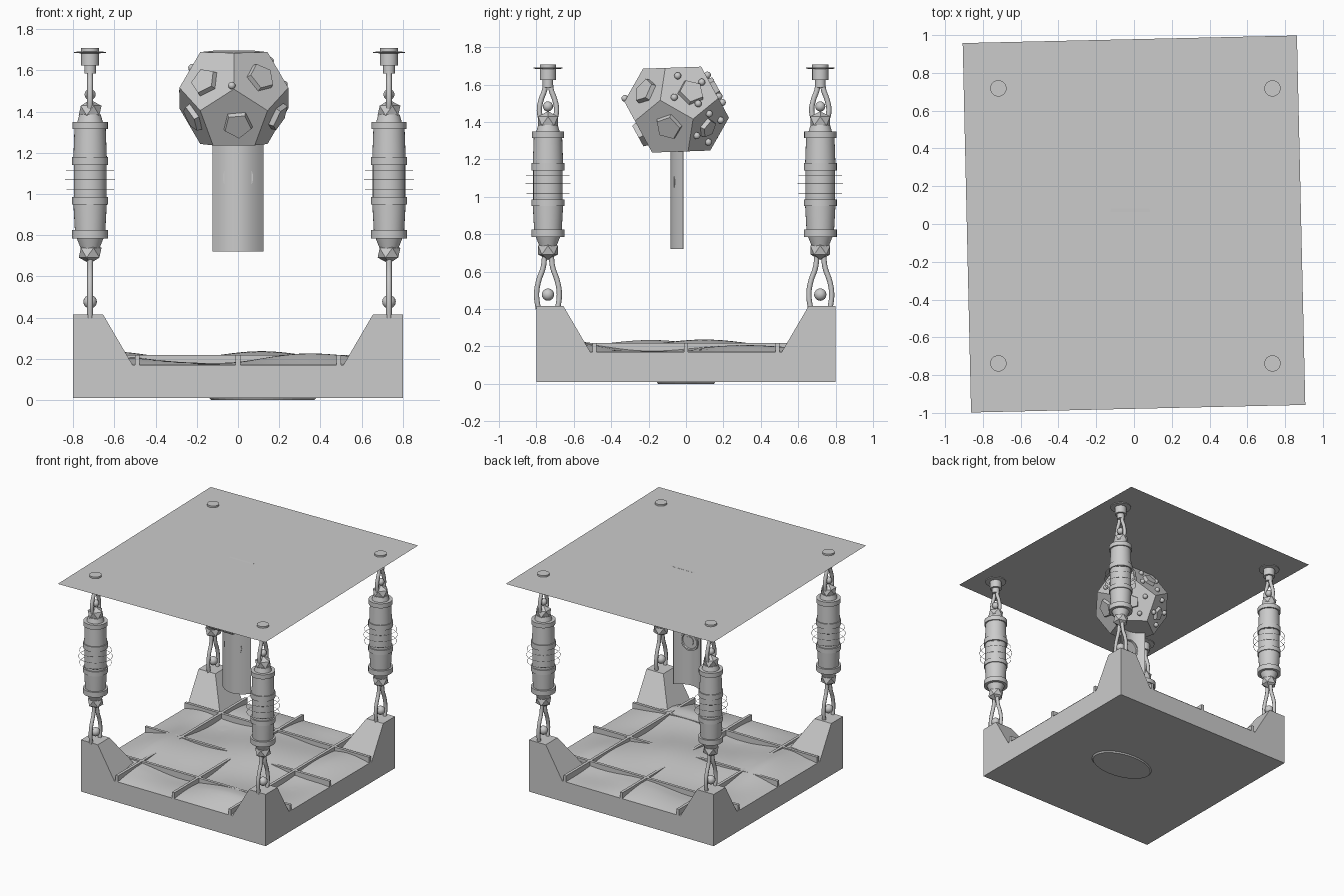
import bpy, bmesh, math, random
from mathutils import Vector, Matrix

if "Cube" in bpy.data.objects:
    bpy.data.objects.remove(bpy.data.objects["Cube"])

random.seed(4)


def finish(bm, name, smooth=None):
    bmesh.ops.recalc_face_normals(bm, faces=bm.faces)
    me = bpy.data.meshes.new(name)
    bm.to_mesh(me)
    bm.free()
    ob = bpy.data.objects.new(name, me)
    bpy.context.collection.objects.link(ob)
    if smooth:
        bpy.ops.object.select_all(action='DESELECT')
        ob.select_set(True)
        bpy.context.view_layer.objects.active = ob
        bpy.ops.object.shade_smooth_by_angle(angle=math.radians(smooth))
    return ob


def lathe(name, profile, loc, n=32):
    bm = bmesh.new()
    vs = [bm.verts.new((r, 0, z)) for r, z in profile]
    es = [bm.edges.new(p) for p in zip(vs, vs[1:])]
    bmesh.ops.spin(bm, geom=vs + es, axis=(0, 0, 1), cent=(0, 0, 0), angle=math.tau, steps=n)
    bmesh.ops.remove_doubles(bm, verts=bm.verts, dist=1e-5)
    bmesh.ops.translate(bm, verts=bm.verts, vec=loc)
    return finish(bm, name, 35)


def ball(name, loc, r, segs=16):
    bm = bmesh.new()
    bmesh.ops.create_uvsphere(bm, u_segments=segs, v_segments=segs // 2, radius=r,
                              matrix=Matrix.Translation(loc))
    return finish(bm, name, 60)


def box(name, lo, hi):
    bm = bmesh.new()
    lo, hi = Vector(lo), Vector(hi)
    bmesh.ops.create_cube(bm, size=1, matrix=Matrix.Translation((lo + hi) / 2)
                          @ Matrix.Diagonal((*(hi - lo), 1)))
    return finish(bm, name)


def strand(name, pts, radius):
    cu = bpy.data.curves.new(name, 'CURVE')
    cu.dimensions = '3D'
    cu.bevel_depth, cu.bevel_resolution, cu.use_fill_caps = radius, 2, True
    sp = cu.splines.new('BEZIER')
    sp.resolution_u = 6
    sp.bezier_points.add(len(pts) - 1)
    for bp, p in zip(sp.bezier_points, pts):
        bp.co = p
        bp.handle_left_type = bp.handle_right_type = 'AUTO'
    bpy.context.collection.objects.link(bpy.data.objects.new(name, cu))


# square base with a faint raised pad beneath
box("base_block", (-0.8, -0.8, 0.01), (0.8, 0.8, 0.17))
bm = bmesh.new()
bmesh.ops.create_cone(bm, cap_ends=True, segments=32, radius1=0.25, radius2=0.26, depth=0.01,
                      matrix=Matrix.Translation((0.12, 0, 0.005)) @ Matrix.Diagonal((1, 0.6, 1, 1)))
finish(bm, "under_pad")

# sloped corner blocks
for sx in (-1, 1):
    for sy in (-1, 1):
        bm = bmesh.new()
        for inner, z in ((0.50, 0.15), (0.655, 0.415)):
            for x in (inner, 0.8):
                for y in (inner, 0.8):
                    bm.verts.new((sx * x, sy * y, z))
        bmesh.ops.convex_hull(bm, input=bm.verts)
        finish(bm, "corner_block")


# rolling floor surface, flattening to the rim
def floor_height(x, y):
    edge = min(1, (0.8 - max(abs(x), abs(y))) / 0.22)
    wave = 0.5 * math.sin(7.5 * x + 2.2 * y + 0.5) + 0.5 * math.sin(6.8 * y - 2.6 * x + 1.2)
    return 0.172 + edge * (0.031 + 0.034 * wave)


bm = bmesh.new()
bmesh.ops.create_grid(bm, x_segments=48, y_segments=48, size=0.8)
for v in bm.verts:
    v.co.z = floor_height(v.co.x, v.co.y)
finish(bm, "rolling_floor", 60)

# ribs half buried in the floor
for c in (-0.49, 0, 0.49):
    box("floor_rib_y", (c - 0.011, -0.8, 0.14), (c + 0.011, 0.8, 0.218))
    box("floor_rib_x", (-0.8, c - 0.011, 0.14), (0.8, c + 0.011, 0.218))

# thin roof sheet, slightly turned
bm = bmesh.new()
bmesh.ops.create_grid(bm, x_segments=1, y_segments=1, size=1,
                      matrix=Matrix.Translation((0, 0, 1.695)) @ Matrix.Rotation(math.radians(1.3), 4, 'Z')
                      @ Matrix.Diagonal((0.885, 0.978, 1, 1)))
finish(bm, "roof_sheet")

# four pillars
body = [(0, 0.735), (0.045, 0.735), (0.065, 0.785), (0.088, 0.785), (0.088, 0.825), (0.074, 0.825),
        (0.081, 0.95), (0.088, 0.95), (0.088, 0.985), (0.079, 0.985), (0.079, 1.14), (0.088, 1.14),
        (0.088, 1.18), (0.081, 1.18), (0.076, 1.315), (0.086, 1.315), (0.086, 1.35), (0.062, 1.35),
        (0.052, 1.385), (0, 1.385)]
mount = [(0, 1.585), (0.028, 1.585), (0.028, 1.625), (0.043, 1.625), (0.043, 1.683), (0.077, 1.685),
         (0.077, 1.69), (0.043, 1.692), (0.043, 1.708), (0, 1.708)]
low_loop = [(0.052, 0.40), (0.061, 0.48), (0.05, 0.55), (0.026, 0.62), (0.018, 0.68)]
top_loop = [(0.030, 1.39), (0.046, 1.46), (0.036, 1.52), (0.018, 1.57), (0.014, 1.60)]
for px in (-0.718, 0.733):
    for py in (-0.738, 0.718):
        at = Vector((px, py, 0))
        lathe("pillar_body", body, at)
        lathe("roof_mount", mount, at)
        for z in (0.715, 1.405):
            bm = bmesh.new()
            bmesh.ops.create_icosphere(bm, subdivisions=1, radius=0.062,
                                       matrix=Matrix.Translation(at + Vector((0, 0, z)))
                                       @ Matrix.Diagonal((1, 1, 0.85, 1)))
            finish(bm, "faceted_collar")
        for s in (-1, 1):
            for nm, pts in (("lower_loop", low_loop), ("upper_loop", top_loop)):
                strand(nm, [at + Vector((0, s * y, z)) for y, z in pts], 0.014)
        ball("lower_ball", at + Vector((0, 0, 0.477)), 0.033)
        ball("upper_ball", at + Vector((0, 0, 1.483)), 0.027)
        for r, z in ((0.115, 1.02), (0.12, 1.07), (0.115, 1.115)):
            ring = [(r - 0.0015, z), (r, z + 0.0015), (r + 0.0015, z), (r, z - 0.0015), (r - 0.0015, z)]
            lathe("thin_ring", ring, at)

# twelve-sided head
E = 0.202
HEAD = Matrix.Translation((-0.02, -0.05, 1.466)) @ Matrix.Rotation(math.radians(2), 4, 'X')
bm = bmesh.new()
for r, z, turn in ((0.8507, 1.1135, -90), (1.3764, 0.2629, -90), (1.3764, -0.2629, -54), (0.8507, -1.1135, -54)):
    for k in range(5):
        a = math.radians(turn + 72 * k)
        bm.verts.new(HEAD @ Vector((r * E * math.cos(a), r * E * math.sin(a), z * E)))
bmesh.ops.convex_hull(bm, input=bm.verts)
bmesh.ops.dissolve_limit(bm, angle_limit=0.05, verts=bm.verts, edges=bm.edges)
bmesh.ops.recalc_face_normals(bm, faces=bm.faces)
faces = [(f.calc_center_median(), f.normal.copy()) for f in bm.faces]
finish(bm, "head_core")

# raised pentagon plates and studs on the side faces
for c, n in faces:
    if abs(n.z) > 0.9:
        continue
    turn = n.to_track_quat('Z', 'Y').to_matrix().to_4x4()
    off = turn @ Vector((random.uniform(-0.025, 0.025), random.uniform(-0.025, 0.025), 0))
    size = 0.08 if n.y < 0.5 else 0.06
    bm = bmesh.new()
    bmesh.ops.create_cone(bm, cap_ends=True, segments=5, radius1=size, radius2=size * 0.84, depth=0.05,
                          matrix=Matrix.Translation(c + off) @ turn
                          @ Matrix.Rotation(random.uniform(0, 1.2), 4, 'Z'))
    finish(bm, "head_plate")
    if n.y > 0.2:
        for k in range(4):
            a = k * math.tau / 4 + 0.5
            ball("head_stud", c + turn @ Vector((0.095 * math.cos(a), 0.095 * math.sin(a), 0.008)), 0.019, 12)
ball("front_stud", HEAD @ Vector((-0.01, -0.275, 0.07)), 0.018, 12)

# curved neck panel, bulging to the front
bm = bmesh.new()
rows = []
for off in (0, 0.012):
    for i in range(17):
        t = -1 + i / 8
        x = 0.123 * t if off == 0 else 0.119 * t
        rows.append((x, -0.083 + off + (0.066 - off * 0.6) * t * t))
outline = rows[:17] + rows[:16:-1]
face = bm.faces.new([bm.verts.new((x, y, 0.722)) for x, y in outline])
ext = bmesh.ops.extrude_face_region(bm, geom=[face])
bmesh.ops.translate(bm, verts=[g for g in ext["geom"] if isinstance(g, bmesh.types.BMVert)], vec=(0, 0, 0.56))
finish(bm, "neck_panel", 35)

# round badge ring set in the hollow back of the panel
badge = lathe("back_disc", [(0, 0.012), (0.035, 0.012), (0.035, 0.006), (0.058, 0.006), (0.062, 0.014),
                            (0.074, 0.014), (0.074, -0.012), (0, -0.012)], (0, 0, 0))
badge.matrix_world = Matrix.Translation((0, -0.052, 1.08)) @ Matrix.Rotation(math.radians(-90), 4, 'X')
